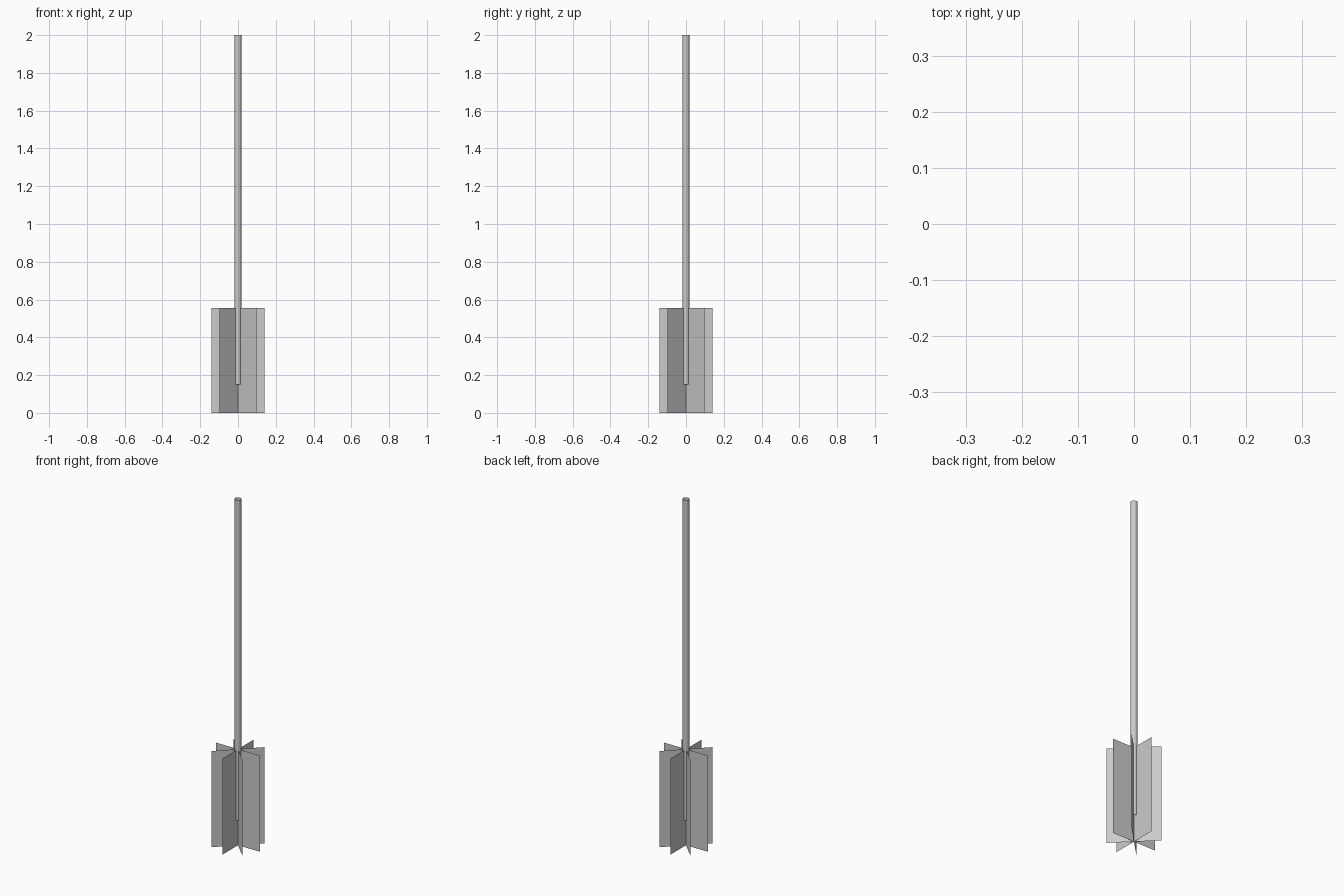
import bpy, bmesh, math

if "Cube" in bpy.data.objects:
    bpy.data.objects.remove(bpy.data.objects["Cube"])

grey = bpy.data.materials.new("light_grey")
grey.diffuse_color = (0.6, 0.6, 0.6, 1)
grey.use_nodes = True
grey.node_tree.nodes["Principled BSDF"].inputs["Base Color"].default_value = grey.diffuse_color

BLADE_R, BLADE_H = 0.14, 0.555
ROD_R, ROD_BOTTOM, ROD_TOP = 0.018, 0.15, 2.0


def finish(name, bm):
    mesh = bpy.data.meshes.new(name)
    bm.to_mesh(mesh)
    bm.free()
    mesh.materials.append(grey)
    obj = bpy.data.objects.new(name, mesh)
    bpy.context.collection.objects.link(obj)
    return obj


# Thin vertical sheets crossing on the axis, giving eight fins
for i in range(4):
    a = math.pi / 4 * i
    x, y = BLADE_R * math.cos(a), BLADE_R * math.sin(a)
    bm = bmesh.new()
    bm.faces.new([bm.verts.new(p) for p in
                  ((-x, -y, 0), (x, y, 0), (x, y, BLADE_H), (-x, -y, BLADE_H))])
    finish(f"fin_sheet_{i + 1}", bm)

# Open-ended round rod
bm = bmesh.new()
bmesh.ops.create_cone(bm, cap_ends=False, segments=16, radius1=ROD_R, radius2=ROD_R,
                      depth=ROD_TOP - ROD_BOTTOM)
bmesh.ops.translate(bm, verts=bm.verts, vec=(0, 0, (ROD_TOP + ROD_BOTTOM) / 2))
for f in bm.faces:
    f.smooth = True
finish("rod", bm)
